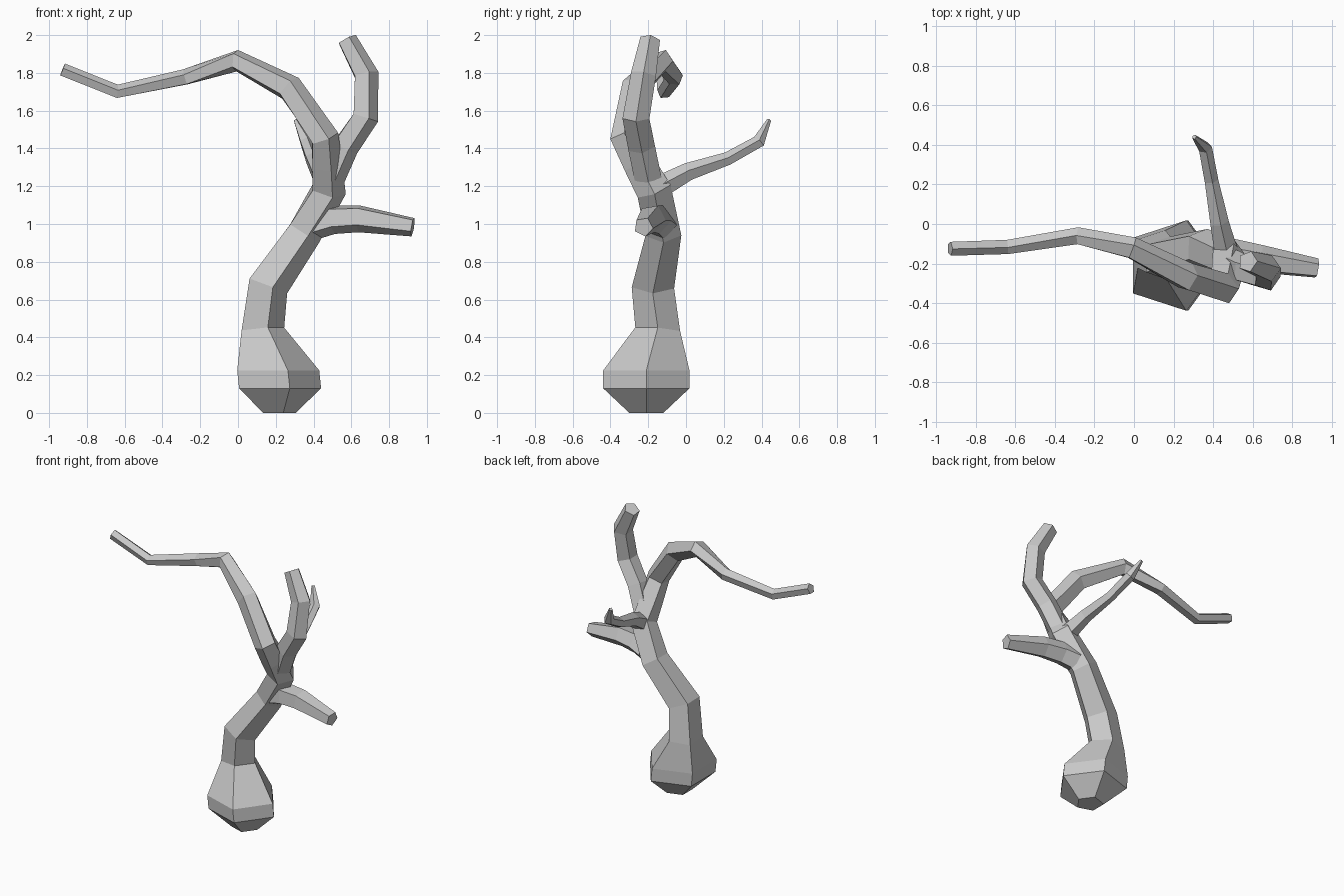
import bpy, bmesh
from math import cos, sin, tau
from mathutils import Vector

cube = bpy.data.objects.get("Cube")
if cube:
    bpy.data.objects.remove(cube, do_unlink=True)

# Single grey bark colour
GREY = (0.58, 0.58, 0.58, 1.0)
bark = bpy.data.materials.new("grey_bark")
bark.use_nodes = True
bark.diffuse_color = GREY
bark.node_tree.nodes["Principled BSDF"].inputs["Base Color"].default_value = GREY

SIDES = 5
UP = Vector((0, 0, 1))


def limb(name, stations, flat_rings=0):
    """Sweep a pentagon through (x, y, z, radius) stations and cap both ends."""
    centres = [Vector(s[:3]) for s in stations]
    last = len(centres) - 1
    bm = bmesh.new()
    rings = []
    for i, centre in enumerate(centres):
        before = (centre - centres[max(i - 1, 0)]).normalized()
        after = (centres[min(i + 1, last)] - centre).normalized()
        direction = UP if i < flat_rings else (before + after).normalized()
        turn = UP.rotation_difference(direction)
        radius = stations[i][3]
        ring = []
        for k in range(SIDES):
            a = tau * k / SIDES
            offset = turn @ Vector((radius * cos(a), radius * sin(a), 0))
            ring.append(bm.verts.new(centre + offset))
        rings.append(ring)
    for low, high in zip(rings, rings[1:]):
        for k in range(SIDES):
            n = (k + 1) % SIDES
            bm.faces.new((low[k], low[n], high[n], high[k]))
    bm.faces.new(rings[0][::-1])
    bm.faces.new(rings[-1])
    bmesh.ops.recalc_face_normals(bm, faces=bm.faces)
    mesh = bpy.data.meshes.new(name)
    bm.to_mesh(mesh)
    bm.free()
    mesh.materials.append(bark)
    obj = bpy.data.objects.new(name, mesh)
    bpy.context.collection.objects.link(obj)
    return obj


# Swollen root, leaning trunk and the long limb that arches over to the right
limb("trunk_and_long_limb", [
    (0.21, -0.21, 0.0, 0.095),
    (0.20, -0.21, 0.13, 0.24),
    (0.19, -0.21, 0.225, 0.24),
    (0.12, -0.15, 0.44, 0.125),
    (0.15, -0.175, 0.675, 0.118),
    (0.345, -0.12, 0.955, 0.10),
    (0.475, -0.17, 1.18, 0.098),
    (0.465, -0.25, 1.32, 0.088),
    (0.455, -0.325, 1.455, 0.08),
    (0.27, -0.27, 1.72, 0.075),
    (-0.01, -0.125, 1.865, 0.06),
    (-0.28, -0.06, 1.775, 0.045),
    (-0.64, -0.115, 1.70, 0.038),
    (-0.93, -0.125, 1.815, 0.037),
], flat_rings=3)

# Upright limb on the left, bending back at its tip
limb("upright_limb", [
    (0.49, -0.20, 1.24, 0.075),
    (0.565, -0.235, 1.41, 0.075),
    (0.67, -0.265, 1.565, 0.075),
    (0.675, -0.225, 1.79, 0.07),
    (0.575, -0.19, 1.975, 0.055),
])

# Short level limb on the left
limb("side_limb", [
    (0.40, -0.13, 1.0, 0.085),
    (0.50, -0.155, 1.025, 0.08),
    (0.64, -0.18, 1.03, 0.075),
    (0.925, -0.225, 0.985, 0.052),
])

# Thin limb reaching to the back with a pointed, upturned tip
limb("back_limb", [
    (0.47, -0.16, 1.18, 0.07),
    (0.455, -0.10, 1.215, 0.06),
    (0.43, 0.01, 1.275, 0.05),
    (0.39, 0.22, 1.345, 0.037),
    (0.36, 0.385, 1.435, 0.036),
    (0.305, 0.44, 1.55, 0.012),
])
